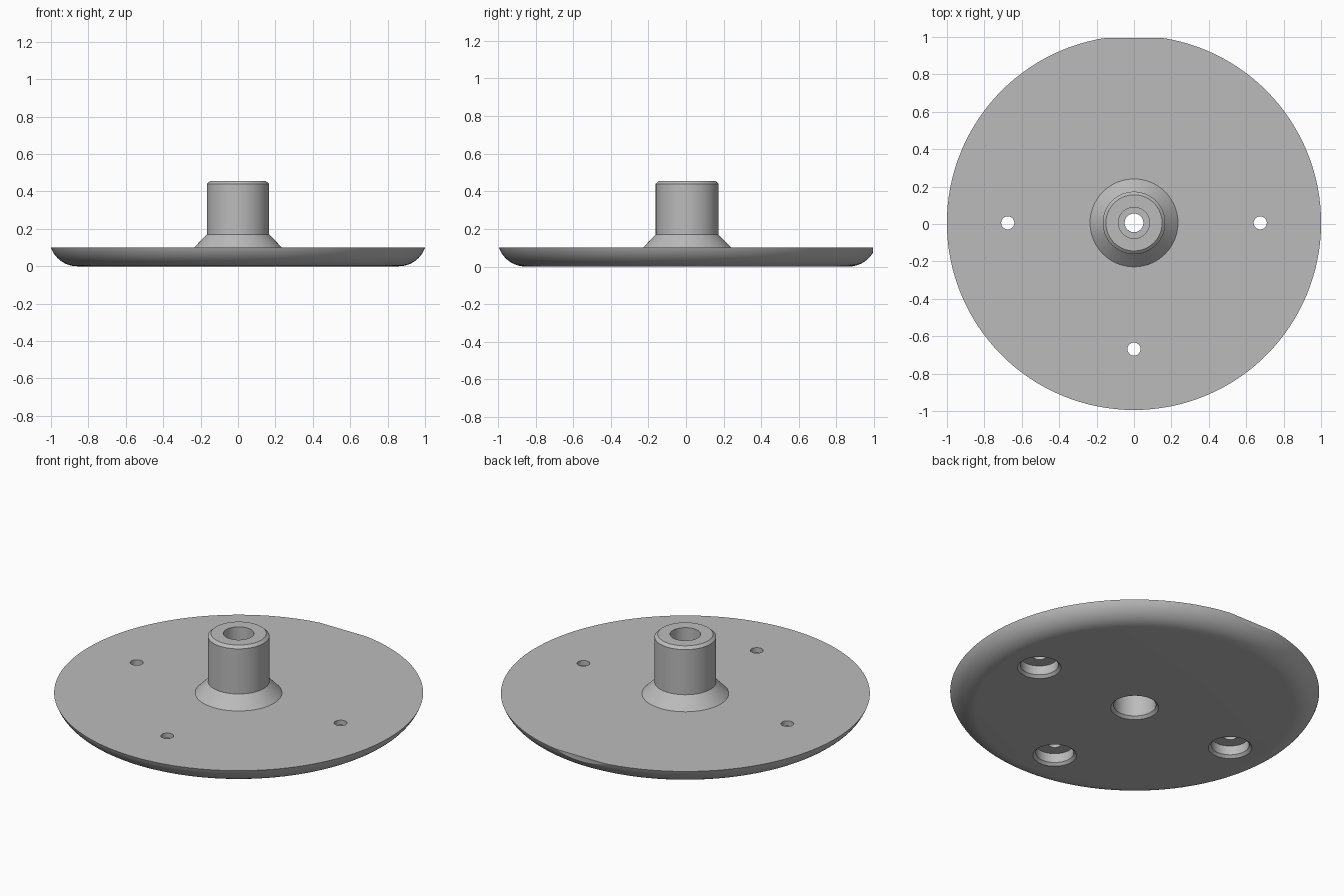
import bpy, bmesh, math
from mathutils import Matrix, Vector

if "Cube" in bpy.data.objects:
    bpy.data.objects.remove(bpy.data.objects["Cube"], do_unlink=True)

CENTRE_Y = 0.006      # axis offset caused by the trimmed back edge
FLAT_Y = 0.994
PLATE = 0.10
SEGMENTS = 128

metal = bpy.data.materials.new("plain_grey")
metal.use_nodes = True
GREY = (0.5, 0.5, 0.5, 1)
metal.diffuse_color = GREY
metal.node_tree.nodes["Principled BSDF"].inputs["Base Color"].default_value = GREY


def lathe(name, profile, segments, x=0, y=0):
    """Revolve a closed (radius, height) loop about a vertical axis."""
    bm = bmesh.new()
    verts = [bm.verts.new((r, 0, z)) for r, z in profile]
    edges = [bm.edges.new((a, b)) for a, b in zip(verts, verts[1:] + verts[:1])]
    bmesh.ops.spin(bm, geom=verts + edges, cent=(0, 0, 0), axis=(0, 0, 1),
                   angle=math.tau, steps=segments, use_merge=True)
    bmesh.ops.remove_doubles(bm, verts=bm.verts, dist=1e-5)
    bmesh.ops.transform(bm, matrix=Matrix.Translation((x, y, 0)), verts=bm.verts)
    return finish(name, bm)


def finish(name, bm):
    bmesh.ops.recalc_face_normals(bm, faces=bm.faces)
    mesh = bpy.data.meshes.new(name)
    bm.to_mesh(mesh)
    bm.free()
    mesh.materials.append(metal)
    obj = bpy.data.objects.new(name, mesh)
    bpy.context.collection.objects.link(obj)
    return obj


def cut(target, cutter):
    cutter.hide_render = True
    mod = target.modifiers.new("cut", 'BOOLEAN')
    mod.operation = 'DIFFERENCE'
    mod.solver = 'EXACT'
    mod.object = cutter
    bpy.context.view_layer.objects.active = target
    bpy.ops.object.modifier_apply(modifier=mod.name)
    bpy.data.objects.remove(cutter, do_unlink=True)


# Rounded underside of the rim, from the flat bottom up to the top edge
ARC_R, ARC_STEPS = 0.15, 14
sweep = math.acos((ARC_R - PLATE) / ARC_R)
rim = [(0.859 + ARC_R * math.sin(sweep * i / ARC_STEPS),
        ARC_R - ARC_R * math.cos(sweep * i / ARC_STEPS))
       for i in range(ARC_STEPS + 1)]

# Flared hub with a chamfered top, then the stepped bore down to the bottom
hub = [(0.235, PLATE), (0.167, 0.17), (0.167, 0.44), (0.15, 0.455)]
bore = [(0.083, 0.455), (0.083, 0.28), (0.05, 0.28), (0.05, 0.22),
        (0.115, 0.22), (0.115, 0.015), (0.13, 0)]
flange = lathe("flange_with_hub", rim + hub + bore, SEGMENTS, 0, CENTRE_Y)

# Three screw holes, counterbored from below with a chamfered mouth
screw = [(0, -0.02), (0.138, -0.02), (0.103, 0.015), (0.103, 0.07),
         (0.035, 0.07), (0.035, 0.15), (0, 0.15)]
for x, y in ((-0.675, 0), (0.675, 0), (0, -0.675)):
    cut(flange, lathe("screw_hole_cutter", screw, 48, x, y + CENTRE_Y))

# Flat on the back edge
bm = bmesh.new()
bmesh.ops.create_cube(bm, size=1)
bmesh.ops.translate(bm, verts=bm.verts, vec=Vector((0, FLAT_Y + 0.5, 0)))
cut(flange, finish("back_flat_cutter", bm))

# Smooth round walls, crisp edges
bpy.ops.object.select_all(action='DESELECT')
flange.select_set(True)
bpy.context.view_layer.objects.active = flange
bpy.ops.object.shade_smooth_by_angle(angle=math.radians(25))
